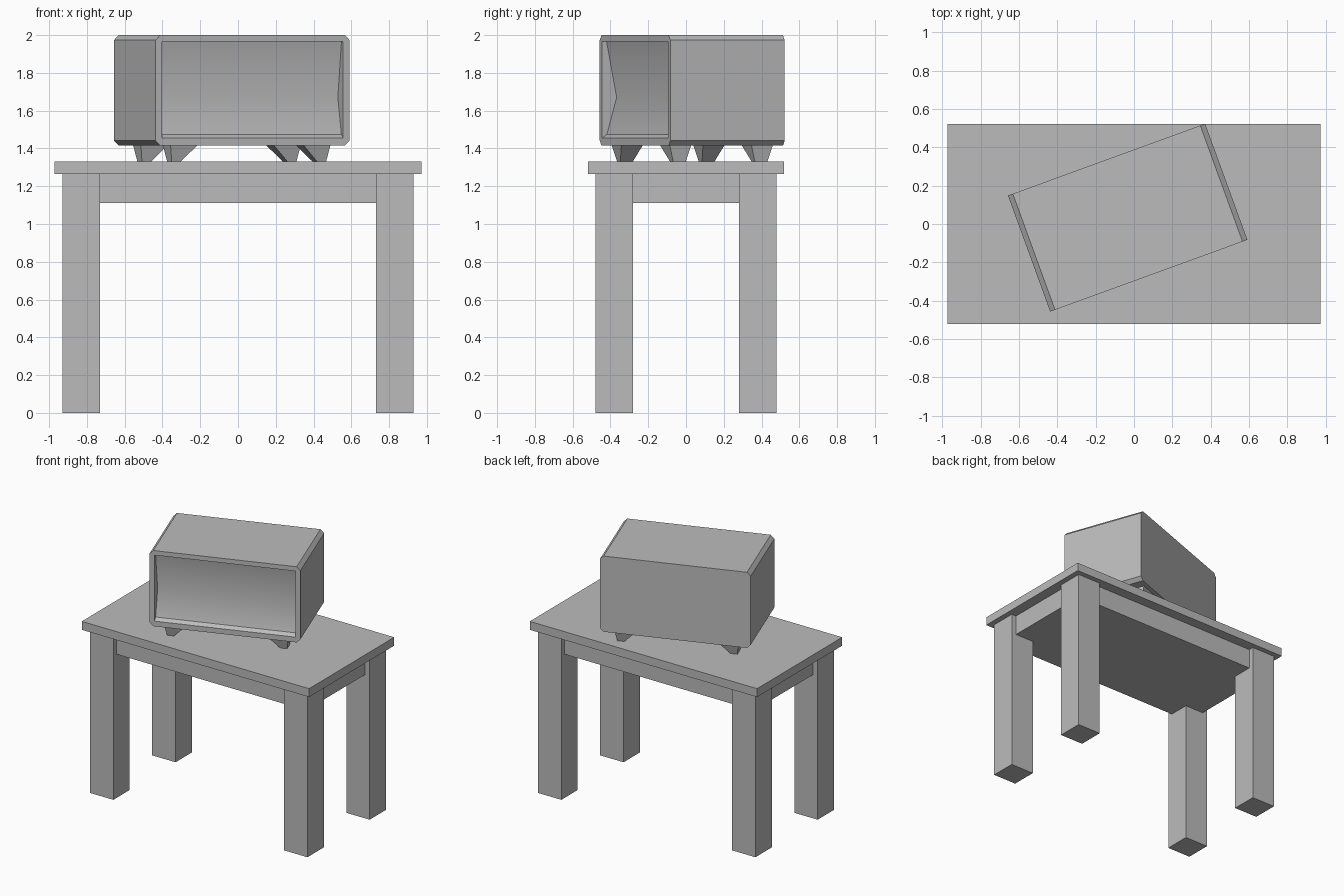
import bpy, bmesh, math
from mathutils import Matrix

old = bpy.data.objects.get("Cube")
if old:
    bpy.data.objects.remove(old, do_unlink=True)

GREY = (0.5, 0.5, 0.5, 1)
mat = bpy.data.materials.new("plain_grey")
mat.use_nodes = True
mat.diffuse_color = GREY
mat.node_tree.nodes["Principled BSDF"].inputs["Base Color"].default_value = GREY

# The television sits turned on the table
TURN = Matrix.Translation((-0.033, 0.033, 0)) @ Matrix.Rotation(math.radians(20), 4, "Z")


def finish(name, bm, matrix=None):
    bmesh.ops.recalc_face_normals(bm, faces=bm.faces)
    mesh = bpy.data.meshes.new(name)
    bm.to_mesh(mesh)
    bm.free()
    mesh.materials.append(mat)
    obj = bpy.data.objects.new(name, mesh)
    bpy.context.collection.objects.link(obj)
    if matrix:
        obj.matrix_world = matrix
    return obj


def frustum(name, bottom, top, z0, z1, matrix=None):
    """Box between two rectangles, each given as x0, x1, y0, y1."""
    bm = bmesh.new()
    rings = []
    for (x0, x1, y0, y1), z in ((bottom, z0), (top, z1)):
        rings.append([bm.verts.new((x, y, z))
                      for x, y in ((x0, y0), (x1, y0), (x1, y1), (x0, y1))])
    low, high = rings
    bm.faces.new(low)
    bm.faces.new(high)
    for i in range(4):
        j = (i + 1) % 4
        bm.faces.new((low[i], low[j], high[j], high[i]))
    return finish(name, bm, matrix)


def box(name, rect, z0, z1):
    return frustum(name, rect, rect, z0, z1)


# Table
box("table_top", (-0.972, 0.972, -0.52, 0.52), 1.265, 1.33)
box("table_apron", (-0.89, 0.89, -0.44, 0.44), 1.11, 1.265)
for sx, side in ((-1, "right"), (1, "left")):
    for sy, end in ((-1, "front"), (1, "back")):
        xs = sorted((sx * 0.73, sx * 0.93))
        ys = sorted((sy * 0.28, sy * 0.48))
        box(f"table_leg_{end}_{side}", (*xs, *ys), 0, 1.265)

        # Splayed television foot, reaching inward at its top
        low_x = sorted((sx * 0.385, sx * 0.435))
        top_x = sorted((sx * 0.30, sx * 0.45))
        low_y = (sy * 0.23 - 0.035, sy * 0.23 + 0.035)
        top_y = (sy * 0.23 - 0.06, sy * 0.23 + 0.06)
        frustum(f"television_foot_{end}_{side}", (*low_x, *low_y),
                (*top_x, *top_y), 1.33, 1.416, TURN)

# Television cabinet: chamfered box with a recessed, hollowed screen
W, D, Z0, Z1, C = 0.547, 0.322, 1.415, 2.0, 0.027
outline = [(-W + C, Z0), (W - C, Z0), (W, Z0 + C), (W, Z1 - C),
           (W - C, Z1), (-W + C, Z1), (-W, Z1 - C), (-W, Z0 + C)]
bm = bmesh.new()
front = [bm.verts.new((x, -D, z)) for x, z in outline]
back = [bm.verts.new((x, D, z)) for x, z in outline]
bm.faces.new(back)
for i in range(8):
    j = (i + 1) % 8
    bm.faces.new((front[i], front[j], back[j], back[i]))

# Recess section from top lip to bottom ledge, as depth and height
section = [(0, 1.965), (0.025, 1.965), (0.082, 1.67), (0.027, 1.475), (0, 1.455)]
ends = [[bm.verts.new((s * 0.51, -D + d, z)) for d, z in section] for s in (-1, 1)]
for wall in ends:
    bm.faces.new(wall)
for i in range(len(section) - 1):
    bm.faces.new((ends[0][i], ends[0][i + 1], ends[1][i + 1], ends[1][i]))

# Front frame around the recess
corners = [ends[0][-1], ends[1][-1], ends[1][0], ends[0][0]]
for i in range(4):
    a, b, nxt = front[2 * i], front[2 * i + 1], front[(2 * i + 2) % 8]
    inner, inner_next = corners[i], corners[(i + 1) % 4]
    bm.faces.new((a, b, inner_next, inner))
    bm.faces.new((b, nxt, inner_next))
cabinet = finish("television_cabinet", bm, TURN)

# Soften only the hollow of the screen
bpy.ops.object.select_all(action="DESELECT")
cabinet.select_set(True)
bpy.context.view_layer.objects.active = cabinet
bpy.ops.object.shade_smooth_by_angle(angle=math.radians(32))
